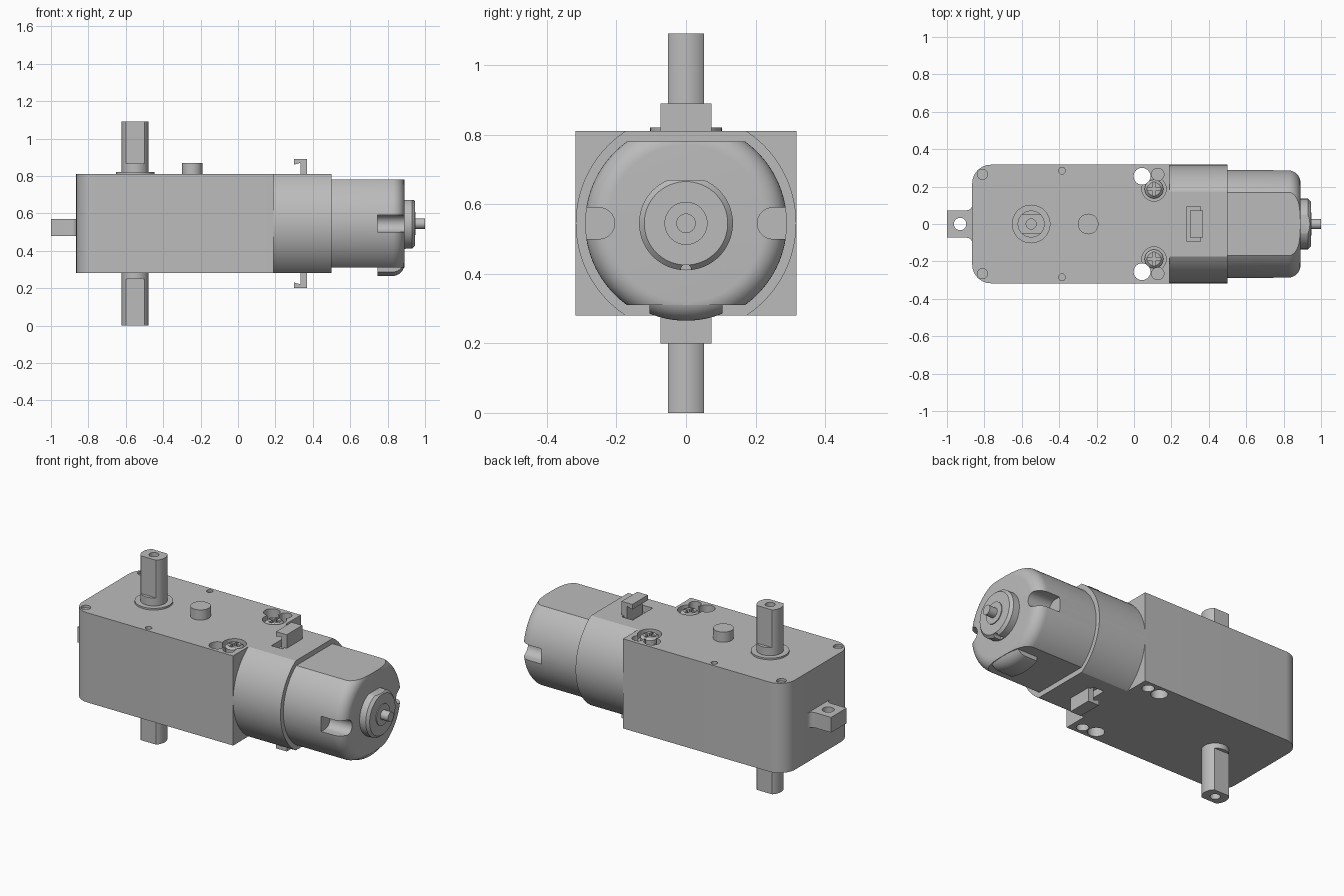
import bpy, bmesh, math
from mathutils import Matrix, Vector

if "Cube" in bpy.data.objects:
    bpy.data.objects.remove(bpy.data.objects["Cube"])

grey = bpy.data.materials.new("plain grey")
grey.use_nodes = True
COLOR = (0.5, 0.5, 0.5, 1)
grey.diffuse_color = COLOR
grey.node_tree.nodes["Principled BSDF"].inputs["Base Color"].default_value = COLOR
MID, TOP, BOT = 0.545, 0.81, 0.28
HALF = 0.317


def finish(name, bm):
    bmesh.ops.recalc_face_normals(bm, faces=bm.faces)
    me = bpy.data.meshes.new(name)
    bm.to_mesh(me)
    bm.free()
    me.materials.append(grey)
    ob = bpy.data.objects.new(name, me)
    bpy.context.collection.objects.link(ob)
    return ob


def activate(ob):
    bpy.ops.object.select_all(action='DESELECT')
    ob.select_set(True)
    bpy.context.view_layer.objects.active = ob


def box(name, x, y, z):
    bm = bmesh.new()
    bmesh.ops.create_cube(bm, size=1)
    for v in bm.verts:
        v.co = Vector([a + (b - a) * (c + 0.5) for (a, b), c in zip((x, y, z), v.co)])
    return finish(name, bm)


def prism(name, pts, z0, z1):
    bm = bmesh.new()
    face = bm.faces.new([bm.verts.new((x, y, z0)) for x, y in pts])
    ext = bmesh.ops.extrude_face_region(bm, geom=[face])
    for v in ext["geom"]:
        if isinstance(v, bmesh.types.BMVert):
            v.co.z = z1
    return finish(name, bm)


def lathe(name, profile, axis='Z', at=(0, 0), steps=64):
    """Closed solid of (along, radius) points turned about a line along x, y or z."""
    bm = bmesh.new()
    rings = []
    for a, r in profile:
        ring = []
        for i in range(steps):
            t = 2 * math.pi * i / steps
            u, w = r * math.cos(t), r * math.sin(t)
            co = {'Z': (at[0] + u, at[1] + w, a),
                  'Y': (at[0] + u, a, at[1] + w),
                  'X': (a, at[0] + u, at[1] + w)}[axis]
            ring.append(bm.verts.new(co))
        rings.append(ring)
    for p, q in zip(rings, rings[1:]):
        for i in range(steps):
            j = (i + 1) % steps
            bm.faces.new((p[i], p[j], q[j], q[i]))
    bm.faces.new(rings[0])
    bm.faces.new(rings[-1])
    return finish(name, bm)


def cyl(name, a0, a1, r, at, axis='Z', steps=32):
    return lathe(name, [(a0, r), (a1, r)], axis, at, steps)


def cut(ob, tool, op='DIFFERENCE'):
    mod = ob.modifiers.new("cut", 'BOOLEAN')
    mod.operation, mod.object, mod.solver = op, tool, 'EXACT'
    activate(ob)
    bpy.ops.object.modifier_apply(modifier=mod.name)
    bpy.data.objects.remove(tool)


def smooth(ob):
    activate(ob)
    bpy.ops.object.shade_smooth_by_angle(angle=math.radians(30))


def arc(cx, cy, r, a0, a1, n=10):
    return [(cx + r * math.cos(math.radians(a0 + (a1 - a0) * i / n)),
             cy + r * math.sin(math.radians(a0 + (a1 - a0) * i / n))) for i in range(n + 1)]


# Gearbox with rounded rear corners
x0, R = -0.865, 0.1
outline = ([(0.19, -HALF), (0.19, HALF)] + arc(x0 + R, HALF - R, R, 90, 180)
           + arc(x0 + R, R - HALF, R, 180, 270))
gearbox = prism("gearbox", outline, BOT, TOP)
for s in (-1, 1):
    cut(gearbox, cyl("c", 0, 1, 0.045, (0.043, s * 0.255)))
    for z in (TOP, BOT):
        cut(gearbox, cyl("c", z - 0.06, z + 0.06, 0.033, (0.127, s * 0.265)))
    cut(gearbox, cyl("c", TOP - 0.04, 1, 0.065, (0.107, s * 0.187)))
    cut(gearbox, cyl("c", TOP - 0.015, 1, 0.027, (-0.81, s * 0.265)))
    cut(gearbox, cyl("c", TOP - 0.015, 1, 0.018, (-0.385, s * 0.285)))
smooth(gearbox)

# Cross-head screws
for s, side in ((-1, "right"), (1, "left")):
    y = s * 0.187
    screw = lathe(side + "_screw", [(0.74, 0.05), (0.795, 0.05), (0.808, 0.036)], 'Z', (0.107, y), 32)
    cut(screw, box("c", (0.07, 0.144), (y - 0.008, y + 0.008), (0.78, 0.9)))
    cut(screw, box("c", (0.099, 0.115), (y - 0.037, y + 0.037), (0.78, 0.9)))
    smooth(screw)

# Mounting tab with flared root
flare = arc(-0.895, 0.103, 0.03, -90, 0, 5)
half = [(-1, 0.073)] + flare + [(-0.86, 0.103)]
tab = prism("mounting_tab", half + [(x, -y) for x, y in reversed(half)], 0.48, 0.57)
cut(tab, cyl("c", 0, 1, 0.033, (-0.93, 0)))
smooth(tab)

# Output shaft with two flats at each end
AX = (-0.55, 0)
shaft = cyl("output_shaft", 0, 1.09, 0.072, AX, steps=48)
for z in ((-0.1, 0.25), (0.867, 1.2)):
    for y in ((-0.2, -0.052), (0.052, 0.2)):
        cut(shaft, box("c", (-0.7, -0.4), y, z))
for z in (0, 1.09):
    cut(shaft, cyl("c", z - 0.08, z + 0.08, 0.027, AX))
smooth(shaft)

collar = cyl("shaft_collar", TOP - 0.02, 0.82, 0.103, AX, steps=48)
smooth(collar)
post = cyl("locating_post", TOP - 0.02, 0.87, 0.055, (-0.245, 0))
smooth(post)

# Motor sleeve, round with flat top and bottom
sleeve = cyl("motor_sleeve", 0.19, 0.5, HALF, (0, MID), 'X', 96)
cut(sleeve, box("c", (0, 1), (-1, 1), (BOT, TOP)), 'INTERSECT')
for z in (TOP, BOT):
    cut(sleeve, box("c", (0.283, 0.355), (-0.093, 0.093), (z - 0.04, z + 0.04)))
smooth(sleeve)

# Retaining clips, hooked, on both flats
for s, name in ((1, "top_clip"), (-1, "bottom_clip")):
    hook = [(0.335, 0.2), (0.37, 0.2), (0.37, 0.345), (0.3, 0.345), (0.3, 0.315), (0.335, 0.325)]
    clip = prism(name, hook, -0.073, 0.073)
    clip.data.transform(Matrix(((1, 0, 0, 0), (0, 0, -1, 0), (0, s, 0, MID), (0, 0, 0, 1))))
    if s > 0:
        continue
    clip.data.flip_normals()

# Motor can
def can_profile(start, r):
    return [(start, r)] + list(reversed(arc(0.825, r - 0.065, 0.065, 0, 90)))

motor = lathe("motor_can", can_profile(0.45, 0.29), 'X', (0, MID), 96)
cut(motor, box("c", (0, 1), (-1, 1), (0.31, 0.78)), 'INTERSECT')
for s in (-1, 1):
    cut(motor, cyl("c", 0.745, 1, 0.045, (s * 0.25, MID), 'X'))
    cut(motor, box("c", (0.745, 1), sorted((s * 0.25, s * 0.4)), (MID - 0.045, MID + 0.045)))
smooth(motor)

# End cap lug under the can
lug = lathe("end_cap_lug", can_profile(0.745, 0.28), 'X', (0, MID), 96)
cut(lug, box("c", (0, 1), (-0.105, 0.105), (0.2, 0.39)), 'INTERSECT')
smooth(lug)

# Bearing boss with notch, and motor spindle
boss = lathe("bearing_boss", [(0.87, 0.135), (0.93, 0.135), (0.945, 0.12)], 'X', (0, MID), 64)
cut(boss, box("c", (0, 1), (-1, 1), (0, 0.67)), 'INTERSECT')
cut(boss, cyl("c", 0.895, 1, 0.015, (0, 0.412), 'X'))
smooth(boss)
ring = cyl("bearing_ring", 0.93, 0.95, 0.062, (0, MID), 'X')
smooth(ring)
spindle = cyl("motor_spindle", 0.93, 1.0, 0.028, (0, MID), 'X')
smooth(spindle)
